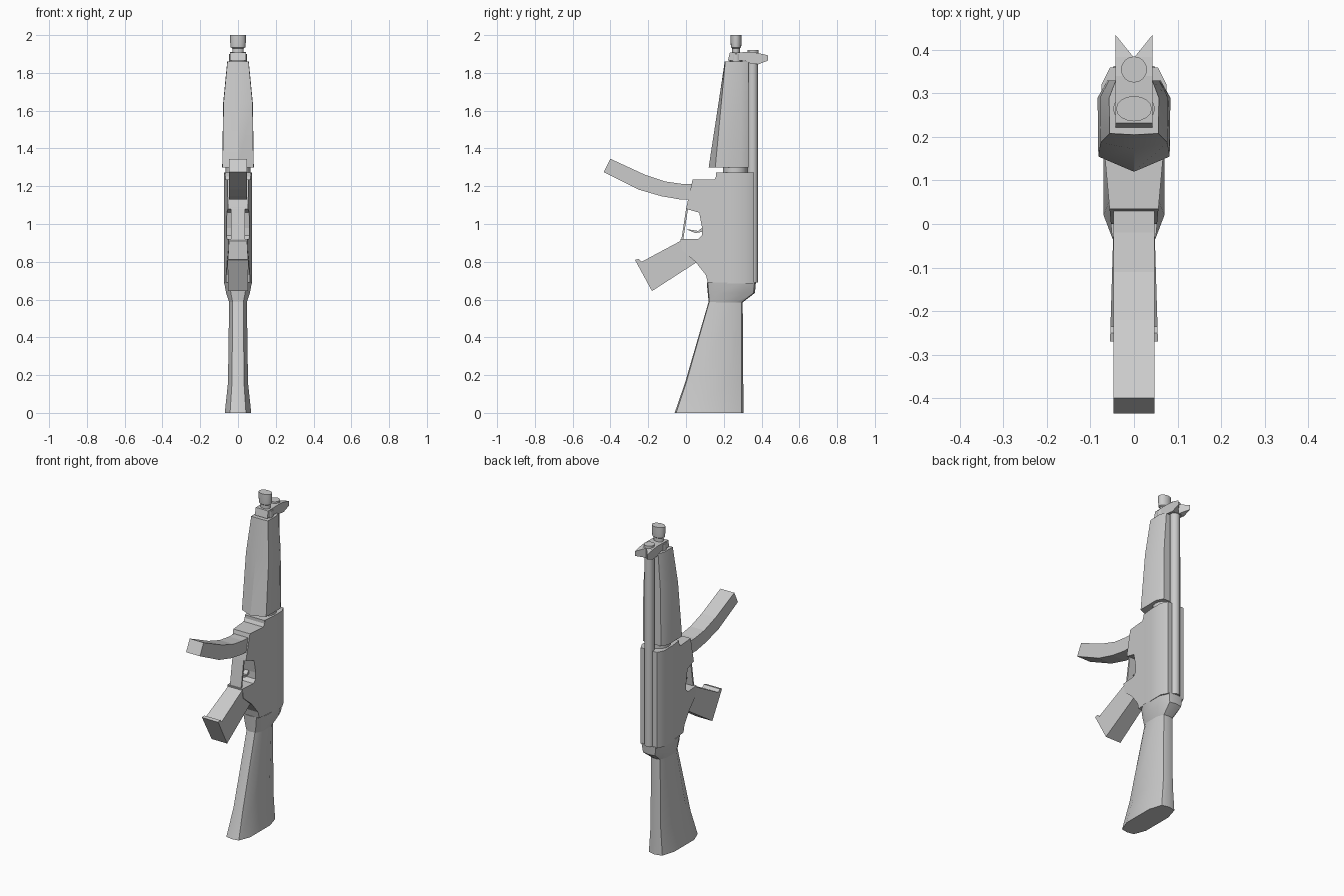
import bpy, bmesh, math
from mathutils import Vector

if "Cube" in bpy.data.objects:
    bpy.data.objects.remove(bpy.data.objects["Cube"])

grey = bpy.data.materials.new("plain grey")
grey.use_nodes = True
colour = (0.6, 0.6, 0.6, 1)
grey.diffuse_color = colour
grey.node_tree.nodes["Principled BSDF"].inputs["Base Color"].default_value = colour


def finish(name, bm, smooth=0):
    bmesh.ops.recalc_face_normals(bm, faces=bm.faces)
    mesh = bpy.data.meshes.new(name)
    bm.to_mesh(mesh)
    bm.free()
    mesh.materials.append(grey)
    ob = bpy.data.objects.new(name, mesh)
    bpy.context.collection.objects.link(ob)
    if smooth:
        bpy.ops.object.select_all(action='DESELECT')
        ob.select_set(True)
        bpy.context.view_layer.objects.active = ob
        bpy.ops.object.shade_smooth_by_angle(angle=math.radians(smooth))
    return ob


def loft(name, rings, smooth=0):
    """Skin a list of closed rings and cap both ends."""
    bm = bmesh.new()
    loops = [[bm.verts.new(p) for p in ring] for ring in rings]
    n = len(loops[0])
    for a, b in zip(loops, loops[1:]):
        for i in range(n):
            j = (i + 1) % n
            bm.faces.new((a[i], a[j], b[j], b[i]))
    bm.faces.new(loops[0])
    bm.faces.new(loops[-1])
    return finish(name, bm, smooth)


def prism(name, profile, width):
    """Side profile of (y, z) given thickness; width is a function of y."""
    return loft(name, [[(s * width(y), y, z) for y, z in profile] for s in (-1, 1)])


def mirrored(half, z):
    """Full ring from the +x half outline, whose ends lie on x = 0."""
    return ([Vector((x, y, z)) for x, y in half]
            + [Vector((-x, y, z)) for x, y in reversed(half[1:-1])])


def round_part(name, y, stations, stretch=1.0, sides=16):
    """Upright turned part from (radius, z) stations."""
    rings = []
    for r, z in stations:
        angles = [2 * math.pi * i / sides for i in range(sides)]
        rings.append([(stretch * r * math.cos(a), y + r * math.sin(a), z) for a in angles])
    return loft(name, rings, 40)


# Shoulder stock, flaring into the end of the receiver
def stock_ring(hw, front, back, z):
    d = back - front
    return mirrored([(0, front), (hw * 0.6, front + d * 0.02), (hw, front + d * 0.22),
                     (hw, front + d * 0.75), (hw * 0.65, back - d * 0.03), (0, back)], z)


loft("stock", [stock_ring(*s) for s in (
    (0.07, -0.06, 0.305, 0.0), (0.053, -0.005, 0.303, 0.16),
    (0.047, 0.12, 0.30, 0.59))], 35)
loft("stock_collar", [stock_ring(*s) for s in (
    (0.047, 0.12, 0.30, 0.585), (0.063, 0.115, 0.365, 0.635),
    (0.073, 0.11, 0.37, 0.69))], 35)


# Receiver body
def receiver_ring(z):
    return mirrored([(0, 0.16), (0.066, 0.16), (0.075, 0.24), (0.075, 0.32),
                     (0.055, 0.36), (0, 0.36)], z)


loft("receiver", [receiver_ring(0.685), receiver_ring(1.272)], 30)

# Lower frame with the magazine housing
prism("lower_frame", [
    (0.17, 0.69), (0.115, 0.69), (0.105, 0.73), (0.05, 0.80), (-0.02, 0.86),
    (-0.03, 0.92), (0.065, 0.92), (0.085, 0.94), (0.085, 0.98), (0.07, 1.06),
    (0.0, 1.08), (0.035, 1.235), (0.15, 1.235), (0.17, 1.27)],
    lambda y: 0.053 + 0.09 * y)

# Grip with a small lip at its end
prism("grip", [(0.06, 0.80), (-0.18, 0.645), (-0.27, 0.81), (-0.25, 0.815),
               (-0.235, 0.80), (-0.02, 0.915), (0.06, 0.92)],
      lambda y: 0.047 - 0.03 * y)

# Trigger and its guard
prism("trigger_guard", [(-0.025, 0.915), (-0.015, 0.915), (0.012, 1.09), (0.002, 1.09)],
      lambda y: 0.038)
prism("trigger", [(0.005, 0.97), (0.05, 0.952), (0.095, 0.96), (0.095, 0.99),
                  (0.065, 0.963), (0.01, 0.972)], lambda y: 0.014)

# Curved magazine
upper = [(0.06, 1.21), (-0.02, 1.212), (-0.11, 1.225), (-0.22, 1.262), (-0.40, 1.345)]
lower = [(-0.435, 1.275), (-0.25, 1.182), (-0.13, 1.147), (-0.03, 1.13), (0.06, 1.13)]
prism("magazine", upper + lower, lambda y: 0.047)

# Neck between receiver and handguard
round_part("barrel_neck", 0.26, [(0.065, 1.26), (0.065, 1.31)])


# Handguard with a pointed underside that flattens towards the muzzle
def guard_ring(hw, front, side, z):
    return mirrored([(0, front), (hw, side), (hw * 1.02, 0.29),
                     (hw * 0.75, 0.33), (0, 0.33)], z)


loft("handguard", [guard_ring(*s) for s in (
    (0.082, 0.12, 0.155, 1.30), (0.077, 0.172, 0.187, 1.64),
    (0.056, 0.205, 0.208, 1.86))], 30)

# Cocking tube along the back, capped at the sight
round_part("cocking_tube", 0.353, [(0.028, 0.69), (0.028, 1.87)])
round_part("tube_cap", 0.355, [(0.03, 1.88), (0.03, 1.92)])

# Barrel and muzzle
round_part("muzzle", 0.265, [(0.034, 1.85), (0.034, 1.90), (0.021, 1.905), (0.021, 1.93),
                             (0.027, 1.935), (0.029, 1.96), (0.029, 2.0)], 1.42)

# Front sight block and its two prongs
prism("sight_block", [(0.222, 1.865), (0.232, 1.908), (0.34, 1.91), (0.384, 1.905),
                      (0.384, 1.845), (0.34, 1.85), (0.31, 1.865)], lambda y: 0.042)
for side, label in ((1, "left"), (-1, "right")):
    loft("sight_prong_" + label, [
        [(0, 0.382, low), (side * 0.042, 0.382, low),
         (side * 0.042, 0.434, low + 0.02 if low < 1.87 else 1.893)]
        for low in (1.845, 1.905)])
